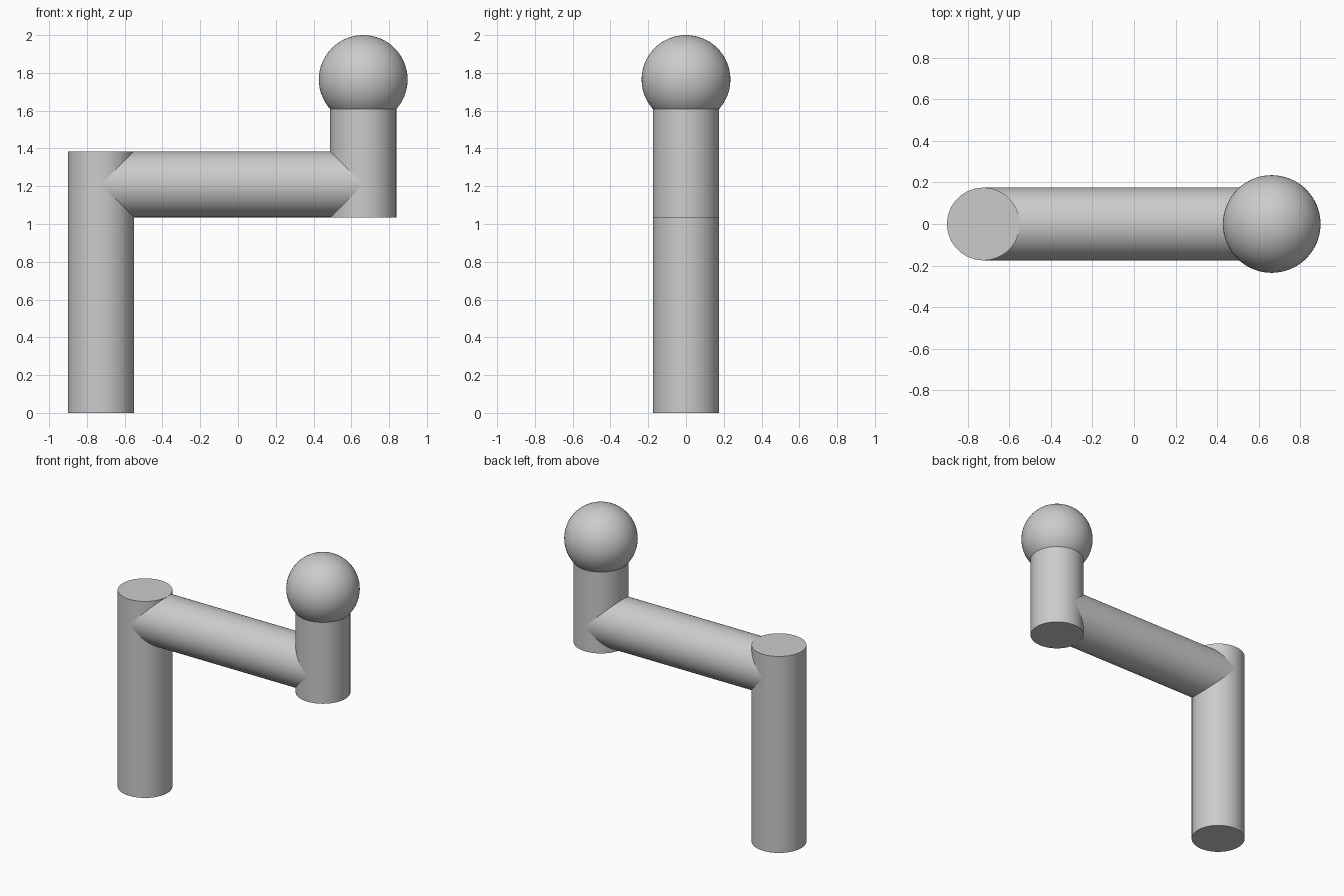
import bpy
import math

cube = bpy.data.objects.get("Cube")
if cube:
    bpy.data.objects.remove(cube, do_unlink=True)

# Single plain grey for every part
grey = bpy.data.materials.new("plain_grey")
grey.use_nodes = True
colour = (0.6, 0.6, 0.6, 1.0)
grey.diffuse_color = colour
grey.node_tree.nodes["Principled BSDF"].inputs["Base Color"].default_value = colour

RADIUS = 0.175
LEG_X, NECK_X = -0.725, 0.663
ARM_Z = 1.21
BALL_Z, BALL_RADIUS = 1.765, 0.235


def finish(name):
    obj = bpy.context.object
    obj.name = obj.data.name = name
    obj.data.materials.append(grey)
    bpy.ops.object.shade_smooth_by_angle(angle=math.radians(30))
    return obj


def rod(name, centre, length, tilt=0.0):
    bpy.ops.mesh.primitive_cylinder_add(
        vertices=64, radius=RADIUS, depth=length,
        location=centre, rotation=(0, tilt, 0))
    return finish(name)


def upright(name, x, bottom, top):
    return rod(name, (x, 0, (bottom + top) / 2), top - bottom)


# Tall leg, crossing arm and short neck, all the same thickness
upright("tall_leg", LEG_X, 0, ARM_Z + RADIUS)
rod("cross_arm", ((LEG_X + NECK_X) / 2, 0, ARM_Z), NECK_X - LEG_X, math.pi / 2)
upright("short_neck", NECK_X, ARM_Z - RADIUS, BALL_Z)

# Ball on top of the neck
bpy.ops.mesh.primitive_uv_sphere_add(
    segments=64, ring_count=32, radius=BALL_RADIUS, location=(NECK_X, 0, BALL_Z))
finish("ball")
